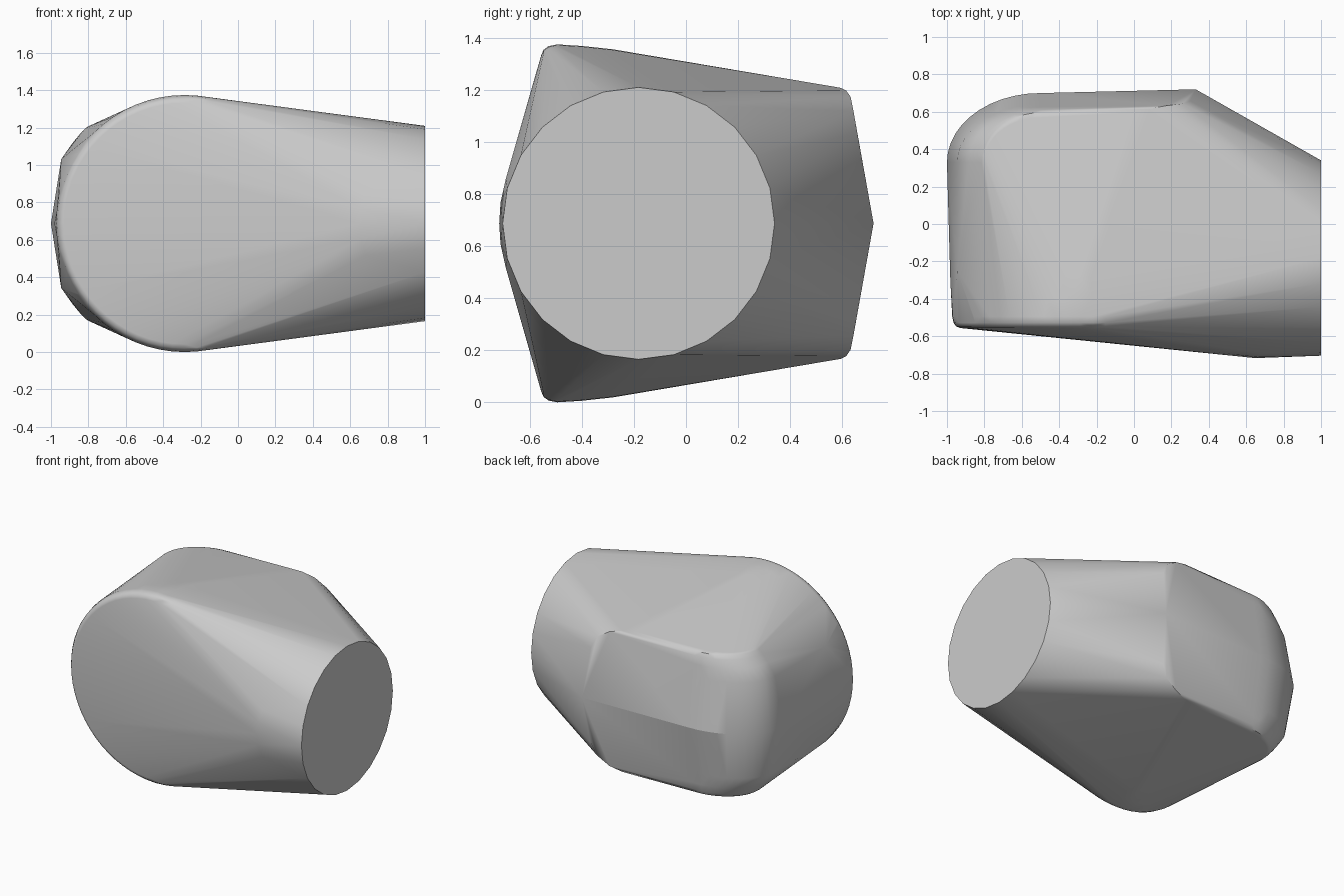
import bpy, bmesh, math

if "Cube" in bpy.data.objects:
    bpy.data.objects.remove(bpy.data.objects["Cube"])

ZC = 0.687          # the body is mirrored about this height
pts = []


def ring(n, fn, a0=0.0, a1=2 * math.pi, closed=True):
    for i in range(n):
        pts.append(fn(a0 + (a1 - a0) * i / (n if closed else n - 1)))


# round end cap on the right
ring(24, lambda a: (1.0, -0.182 + 0.522 * math.cos(a), ZC + 0.522 * math.sin(a)))

# large front disc with a rounded rim
for y, r in [(-0.556, 0.645), (-0.547, 0.666), (-0.528, 0.680), (-0.495, 0.687)]:
    ring(64, lambda a: (-0.285 + r * math.cos(a), y, ZC + r * math.sin(a)))

# slight swell behind the disc, above and below
for s in (1, -1):
    for y, r in [(-0.40, 0.681), (-0.28, 0.668)]:
        ring(7, lambda a: (-0.285 + r * math.cos(a), y, ZC + s * r * math.sin(a)),
             math.radians(75), math.radians(105), False)

# small bulge on the front near the end cap
for dz, x, y in [(0, 0.65, -0.717), (0.08, 0.66, -0.712), (0.17, 0.68, -0.692)]:
    for s in (1, -1):
        pts.append((x, y, ZC + s * dz))

# back body: rounded left corner (rx, ry) and right corner (x, y) per level
levels = [(0.0, 0.50, 0.37, 0.33, 0.72), (0.345, 0.445, 0.31, 0.30, 0.658),
          (0.43, 0.385, 0.295, 0.26, 0.643), (0.485, 0.34, 0.28, 0.17, 0.632),
          (0.51, 0.315, 0.265, 0.08, 0.615), (0.52, 0.30, 0.24, 0.0, 0.595)]
for dz, rx, ry, xr, yr in levels:
    for s in (1, -1):
        ring(12, lambda a: (-0.5 + rx * math.cos(a), 0.33 + ry * math.sin(a), ZC + s * dz),
             math.pi / 2, math.pi, False)
        pts.append((xr, yr, ZC + s * dz))

# left side edge running to the front
pts.append((-0.982, -0.30, ZC))
for s in (1, -1):
    pts.append((-0.945, -0.25, ZC + s * 0.345))

# skin the sections with a convex hull
bm = bmesh.new()
for p in pts:
    bm.verts.new(p)
bmesh.ops.remove_doubles(bm, verts=bm.verts[:], dist=0.001)
res = bmesh.ops.convex_hull(bm, input=bm.verts[:])
loose = [v for v in bm.verts if not v.link_faces]
bmesh.ops.delete(bm, geom=loose, context='VERTS')
bmesh.ops.dissolve_limit(bm, angle_limit=math.radians(0.5),
                         verts=bm.verts[:], edges=bm.edges[:])
bmesh.ops.recalc_face_normals(bm, faces=bm.faces[:])

# smooth shading, sharp at strong edges and along the back crease
for f in bm.faces:
    f.smooth = True
for e in bm.edges:
    mid = (e.verts[0].co + e.verts[1].co) / 2
    crease = all(abs(v.co.z - ZC) < 0.001 for v in e.verts) and mid.y > 0.65
    e.smooth = not (crease or e.calc_face_angle(0) > math.radians(32))

mesh = bpy.data.meshes.new("rounded_body")
bm.to_mesh(mesh)
bm.free()
body = bpy.data.objects.new("rounded_body", mesh)
bpy.context.collection.objects.link(body)

mat = bpy.data.materials.new("light grey")
mat.diffuse_color = (0.6, 0.6, 0.6, 1)
mat.use_nodes = True
mat.node_tree.nodes["Principled BSDF"].inputs["Base Color"].default_value = mat.diffuse_color
mesh.materials.append(mat)

wn = body.modifiers.new("weighted_normals", 'WEIGHTED_NORMAL')
wn.keep_sharp = True
